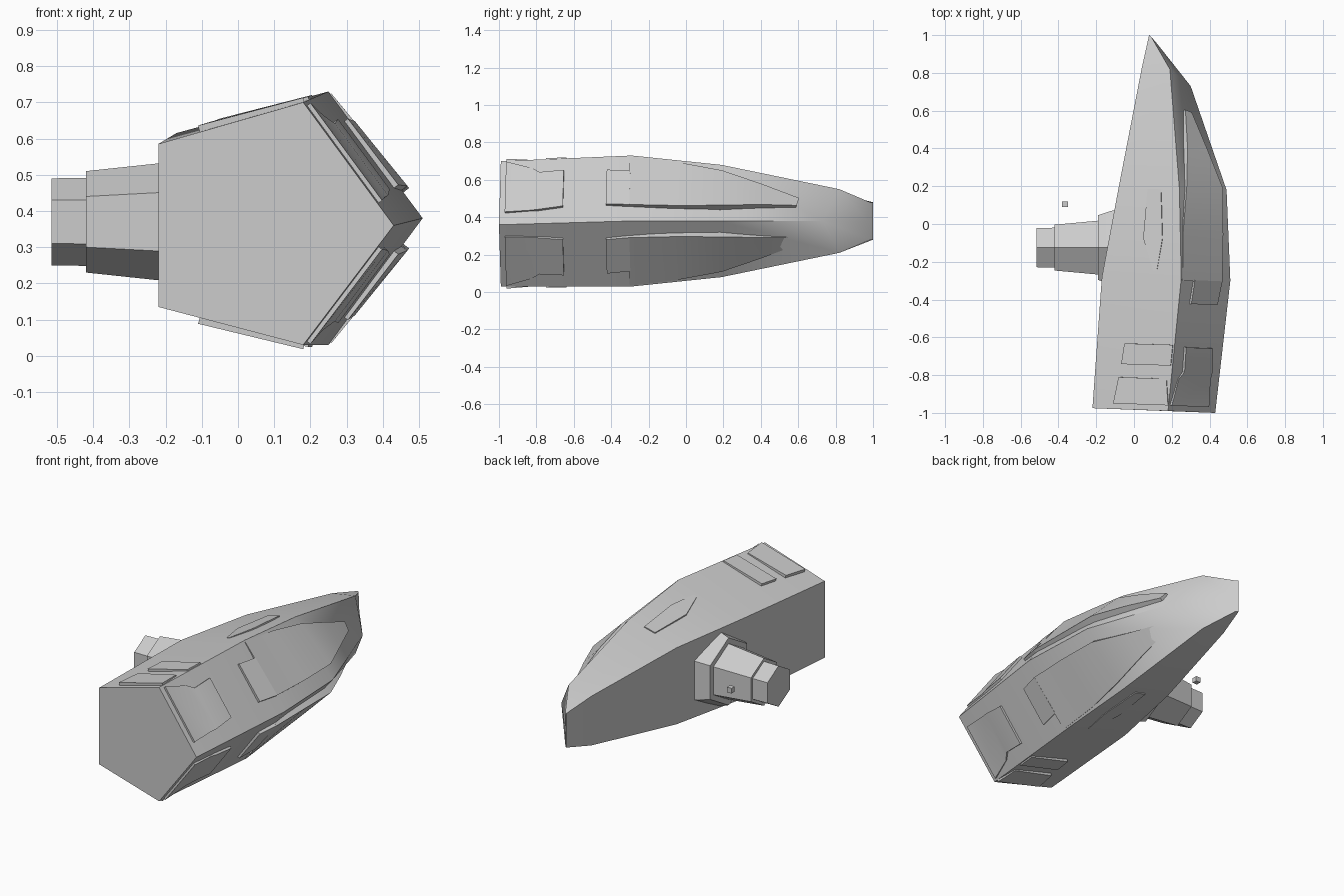
import bpy, bmesh, math
from mathutils import Vector

if "Cube" in bpy.data.objects:
    bpy.data.objects.remove(bpy.data.objects["Cube"])

LT, T, C, B, LB = range(5)
# hull stations: left-top, top ridge, side chine, bottom ridge, left-bottom
STATIONS = [
    [(-.22, -.975, .585), (.18, -.99, .70), (.43, -1.0, .36), (.18, -.99, .03), (-.22, -.975, .135)],
    [(-.17, -.28, .615), (.25, -.29, .73), (.51, -.30, .38), (.25, -.29, .03), (-.17, -.28, .145)],
    [(-.08, .20, .605), (.24, .19, .68), (.49, .18, .38), (.24, .19, .08), (-.08, .20, .155)],
    [(.04, .82, .525), (.19, .82, .55), (.30, .73, .38), (.19, .82, .21), (.04, .82, .235)],
    [(.08, 1.0, .48), (.095, .985, .48), (.11, .97, .38), (.095, .985, .28), (.08, 1.0, .28)],
]
NOMINAL = [-.99, -.29, .19, .79, .985]


def finish(name, verts, faces, angle=35):
    mesh = bpy.data.meshes.new(name)
    mesh.from_pydata([tuple(v) for v in verts], [], faces)
    bm = bmesh.new()
    bm.from_mesh(mesh)
    bmesh.ops.recalc_face_normals(bm, faces=bm.faces)
    bm.to_mesh(mesh)
    bm.free()
    ob = bpy.data.objects.new(name, mesh)
    bpy.context.collection.objects.link(ob)
    bpy.ops.object.select_all(action='DESELECT')
    ob.select_set(True)
    bpy.context.view_layer.objects.active = ob
    bpy.ops.object.shade_smooth_by_angle(angle=math.radians(angle))
    return ob


def loft(name, rings, angle=35):
    n = len(rings[0])
    verts = [v for r in rings for v in r]
    faces = [(i * n + j, i * n + (j + 1) % n, (i + 1) * n + (j + 1) % n, (i + 1) * n + j)
             for i in range(len(rings) - 1) for j in range(n)]
    faces += [tuple(range(n)), tuple(range((len(rings) - 1) * n, len(rings) * n))]
    return finish(name, verts, faces, angle)


def chine(k, y):
    i = 0
    while i < len(NOMINAL) - 2 and y > NOMINAL[i + 1]:
        i += 1
    f = (y - NOMINAL[i]) / (NOMINAL[i + 1] - NOMINAL[i])
    return Vector(STATIONS[i][k]).lerp(Vector(STATIONS[i + 1][k]), f)


def on_hull(a, b, y, u):
    """Point and outward normal on the hull strip between two chines."""
    pa, pb = chine(a, y), chine(b, y)
    p = pa.lerp(pb, u)
    along = chine(a, y + .01).lerp(chine(b, y + .01), u) - p
    n = along.cross(pb - pa).normalized()
    if n.dot(p - Vector((.15, p.y, .37))) < 0:
        n = -n
    return p, n


def plate(name, a, b, rows):
    """Raised plate: each row is (y, u0, u1, height0, height1)."""
    rings = []
    for y, u0, u1, h0, h1 in rows:
        p, n = on_hull(a, b, y, u0)
        q, m = on_hull(a, b, y, u1)
        rings.append([p - n * .02, p + n * h0, q + m * h1, q - m * .02])
    return loft(name, rings, 30)


def hexagon(x, r, cy=-.125, cz=.37):
    return [(x, cy + r * math.sin(i * math.pi / 3), cz + r * math.cos(i * math.pi / 3))
            for i in range(6)]


# main hull
loft("hull", STATIONS, 35)

# plates repeated on the upper and lower halves
for side, ridge, left in (("upper", T, LT), ("lower", B, LB)):
    # long side fairing and its front tab
    plate(side + "_side_fairing", ridge, C, [
        (-.30, .02, .78, .004, .02), (-.05, .04, .80, .006, .03), (.19, .12, .80, .012, .04),
        (.40, .25, .72, .014, .03), (.61, .42, .62, .004, .008)])
    plate(side + "_fairing_tab", ridge, C, [
        (-.42, .22, .75, .012, .015), (-.295, .25, .78, .010, .02)])
    # front side plate
    plate(side + "_front_side_plate", ridge, C, [
        (-.96, .03, .82, .012, .012), (-.82, .14, .80, .006, .008),
        (-.78, .22, .80, .014, .014), (-.65, .20, .76, .014, .014)])
    # two front cross plates
    plate(side + "_front_cross_plate", ridge, left, [
        (-.96, .0, .72, .012, .018), (-.82, .06, .68, .006, .016)])
    plate(side + "_second_cross_plate", ridge, left, [
        (-.75, .02, .66, .008, .014), (-.64, .02, .64, .008, .014)])
    # shallow mid panel
    plate(side + "_mid_panel", ridge, left, [
        (-.25, .31, .36, .003, .003), (-.08, .25, .52, .006, .006), (.18, .30, .52, .006, .006)])

# hexagonal side mount: collar, tapered neck and end cap
loft("mount_collar", [hexagon(-.05, .235), hexagon(-.12, .225), hexagon(-.19, .198)], 30)
loft("mount_neck", [hexagon(-.12, .172), hexagon(-.42, .14)], 30)
loft("mount_end", [hexagon(-.40, .122), hexagon(-.515, .12)], 30)

# small detached peg beside the mount
bpy.ops.mesh.primitive_cube_add(size=.03, location=(-.365, .105, .40))
bpy.context.object.name = "mount_peg"
